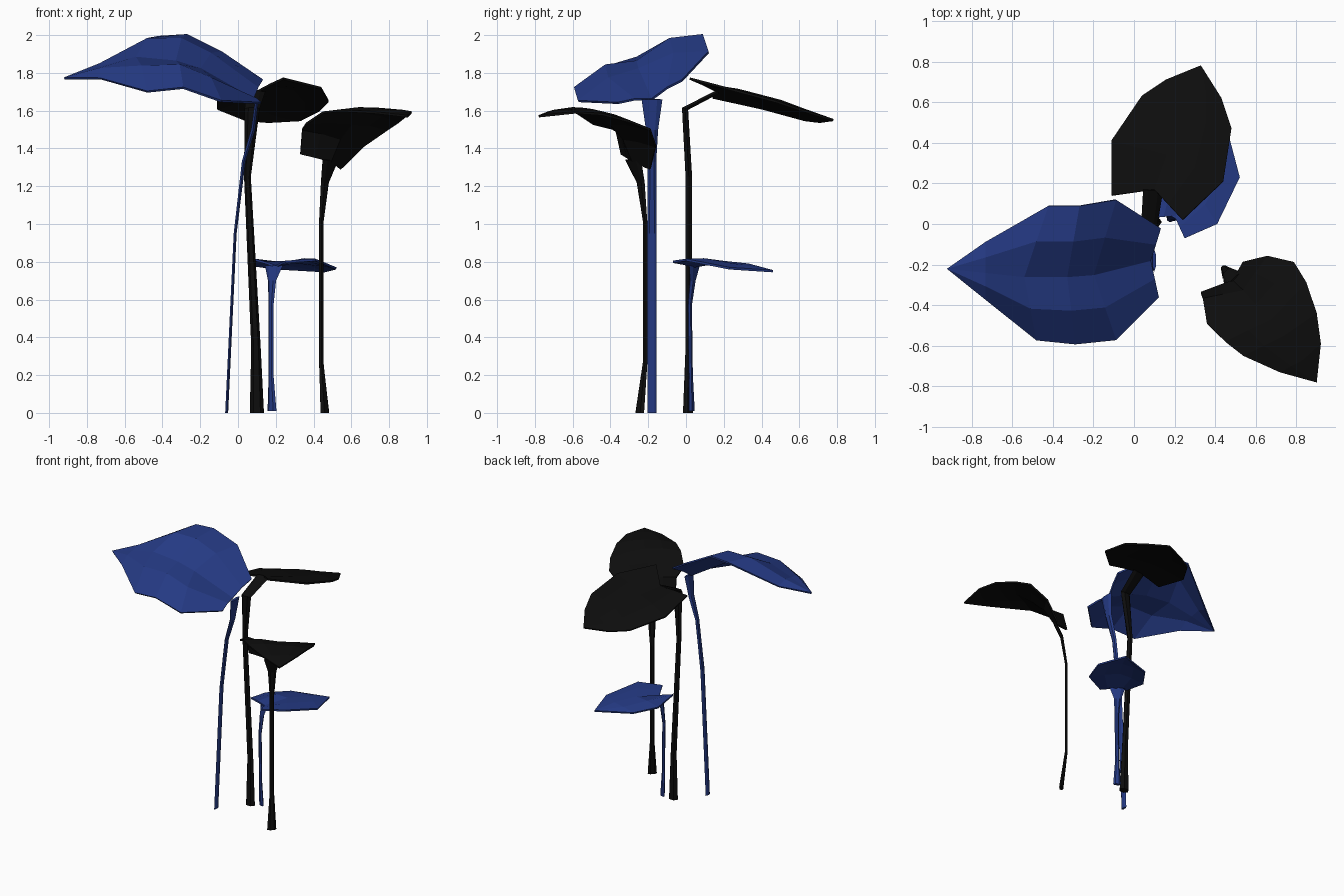
import bpy
import bmesh
import math
from mathutils import Vector

cube = bpy.data.objects.get("Cube")
if cube:
    bpy.data.objects.remove(cube, do_unlink=True)


def make_material(name, colour):
    material = bpy.data.materials.new(name)
    material.use_nodes = True
    material.diffuse_color = (*colour, 1)
    shader = next(node for node in material.node_tree.nodes
                  if node.type == 'BSDF_PRINCIPLED')
    shader.inputs["Base Color"].default_value = (*colour, 1)
    shader.inputs["Roughness"].default_value = 0.8
    return material


blue = make_material("deep blue", (.018, .042, .23))
black = make_material("soft black", (.004, .004, .004))


def finish(bm, name, material):
    """Turn the mesh into a flat shaded object of one colour."""
    bmesh.ops.remove_doubles(bm, verts=bm.verts, dist=0.0005)
    bmesh.ops.recalc_face_normals(bm, faces=bm.faces)
    mesh = bpy.data.meshes.new(name)
    bm.to_mesh(mesh)
    bm.free()
    mesh.materials.append(material)
    obj = bpy.data.objects.new(name, mesh)
    bpy.context.collection.objects.link(obj)
    return obj


def leaf(name, material, left, middle, right, tip, bulge):
    """Loft a thin blade from two edges and a midrib, with a soft ridge on each half."""
    bm = bmesh.new()
    count = len(middle)
    rows = []
    for i, points in enumerate(zip(left, middle, right)):
        a, m, b = (Vector(p) for p in points)
        lift = Vector((0, 0, bulge * math.sin(math.pi * (i + 0.3) / count)))
        section = [a, (a + m) / 2 + lift, m, (m + b) / 2 + lift, b]
        rows.append([bm.verts.new(p) for p in section])
    end = bm.verts.new(tip)
    for row, following in zip(rows, rows[1:]):
        for j in range(len(row) - 1):
            bm.faces.new((row[j], row[j + 1], following[j + 1], following[j]))
    for j in range(len(rows[-1]) - 1):
        bm.faces.new((rows[-1][j], rows[-1][j + 1], end))
    obj = finish(bm, name, material)
    shell = obj.modifiers.new("blade thickness", 'SOLIDIFY')
    shell.thickness = 0.012
    shell.offset = 0


def stem(name, material, across, path):
    """Sweep a flattened hexagon along x, y, z stations with a width and a depth."""
    bm = bmesh.new()
    across = Vector(across).normalized()
    centres = [Vector(station[:3]) for station in path]
    rings = []
    for i, station in enumerate(path):
        width, depth = station[3:]
        if i == 0:
            tangent = Vector((0, 0, 1))
        else:
            after = centres[min(i + 1, len(path) - 1)]
            tangent = (after - centres[i - 1]).normalized()
        outward = tangent.cross(across).normalized()
        ring = []
        for k in range(6):
            angle = math.tau * k / 6
            ring.append(bm.verts.new(centres[i]
                                     + across * math.cos(angle) * width / 2
                                     + outward * math.sin(angle) * depth / 2))
        rings.append(ring)
    for low, high in zip(rings, rings[1:]):
        for k in range(6):
            n = (k + 1) % 6
            bm.faces.new((low[k], low[n], high[n], high[k]))
    bm.faces.new(rings[0])
    bm.faces.new(rings[-1])
    finish(bm, name, material)


# Large blue leaf, reaching to the model's right
leaf("large_blue_leaf", blue,
     left=[(.13, -.02, 1.76), (-.09, .12, 1.91), (-.27, .09, 2),
           (-.42, .09, 1.99), (-.73, -.09, 1.82)],
     middle=[(.08, -.18, 1.66), (-.2, -.25, 1.82), (-.33, -.26, 1.86),
             (-.54, -.26, 1.88), (-.73, -.24, 1.83)],
     right=[(.12, -.36, 1.64), (-.09, -.57, 1.65), (-.29, -.59, 1.72),
            (-.48, -.57, 1.7), (-.73, -.37, 1.77)],
     tip=(-.92, -.22, 1.77), bulge=.05)
stem("large_blue_stem", blue, (0, 1, 0),
     [(-.06, -.18, 0, .05, .018), (-.015, -.18, .95, .05, .018),
      (.03, -.18, 1.33, .045, .022), (.08, -.18, 1.5, .065, .025),
      (.1, -.18, 1.66, .11, .02)])

# Black leaf at the back
leaf("back_black_leaf", black,
     left=[(-.11, .14, 1.67), (-.11, .41, 1.61), (.04, .63, 1.55), (.16, .71, 1.54)],
     middle=[(.1, .17, 1.7), (.16, .34, 1.68), (.23, .53, 1.63), (.28, .65, 1.59)],
     right=[(.24, .02, 1.77), (.44, .21, 1.72), (.48, .47, 1.65), (.43, .62, 1.6)],
     tip=(.33, .78, 1.55), bulge=.012)
stem("back_black_stem", black, (1, 0, 0),
     [(.1, .01, 0, .075, .06), (.095, .015, .35, .05, .04),
      (.05, .015, 1.25, .036, .04), (.075, -.005, 1.61, .08, .04),
      (.095, .17, 1.7, .1, .025)])

# Black leaf at the front
leaf("front_black_leaf", black,
     left=[(.33, -.34, 1.37), (.34, -.37, 1.5), (.36, -.49, 1.53),
           (.45, -.58, 1.59), (.54, -.65, 1.6), (.72, -.73, 1.59)],
     middle=[(.49, -.28, 1.33), (.54, -.33, 1.45), (.6, -.4, 1.53),
             (.68, -.47, 1.59), (.74, -.55, 1.61), (.83, -.67, 1.6)],
     right=[(.54, -.19, 1.29), (.66, -.16, 1.41), (.79, -.19, 1.5),
            (.85, -.29, 1.54), (.9, -.44, 1.58), (.92, -.59, 1.59)],
     tip=(.9, -.78, 1.57), bulge=.01)
stem("front_black_stem", black, (1, 1, 0),
     [(.46, -.245, 0, .065, .03), (.44, -.215, .28, .03, .02),
      (.44, -.215, 1, .03, .02), (.46, -.24, 1.22, .06, .025),
      (.49, -.28, 1.34, .12, .02)])

# Small blue leaf, low down
leaf("small_blue_leaf", blue,
     left=[(.09, .03, .81), (.09, .21, .78), (.2, .36, .765)],
     middle=[(.2, .04, .775), (.29, .19, .8), (.38, .33, .785)],
     right=[(.25, -.07, .8), (.41, 0, .81), (.52, .23, .765)],
     tip=(.46, .46, .75), bulge=.008)
stem("small_blue_stem", blue, (.86, -.51, 0),
     [(.18, .03, .01, .055, .025), (.175, .025, .2, .03, .02),
      (.175, .02, .57, .03, .02), (.18, .035, .7, .05, .025),
      (.19, .045, .78, .11, .02)])
